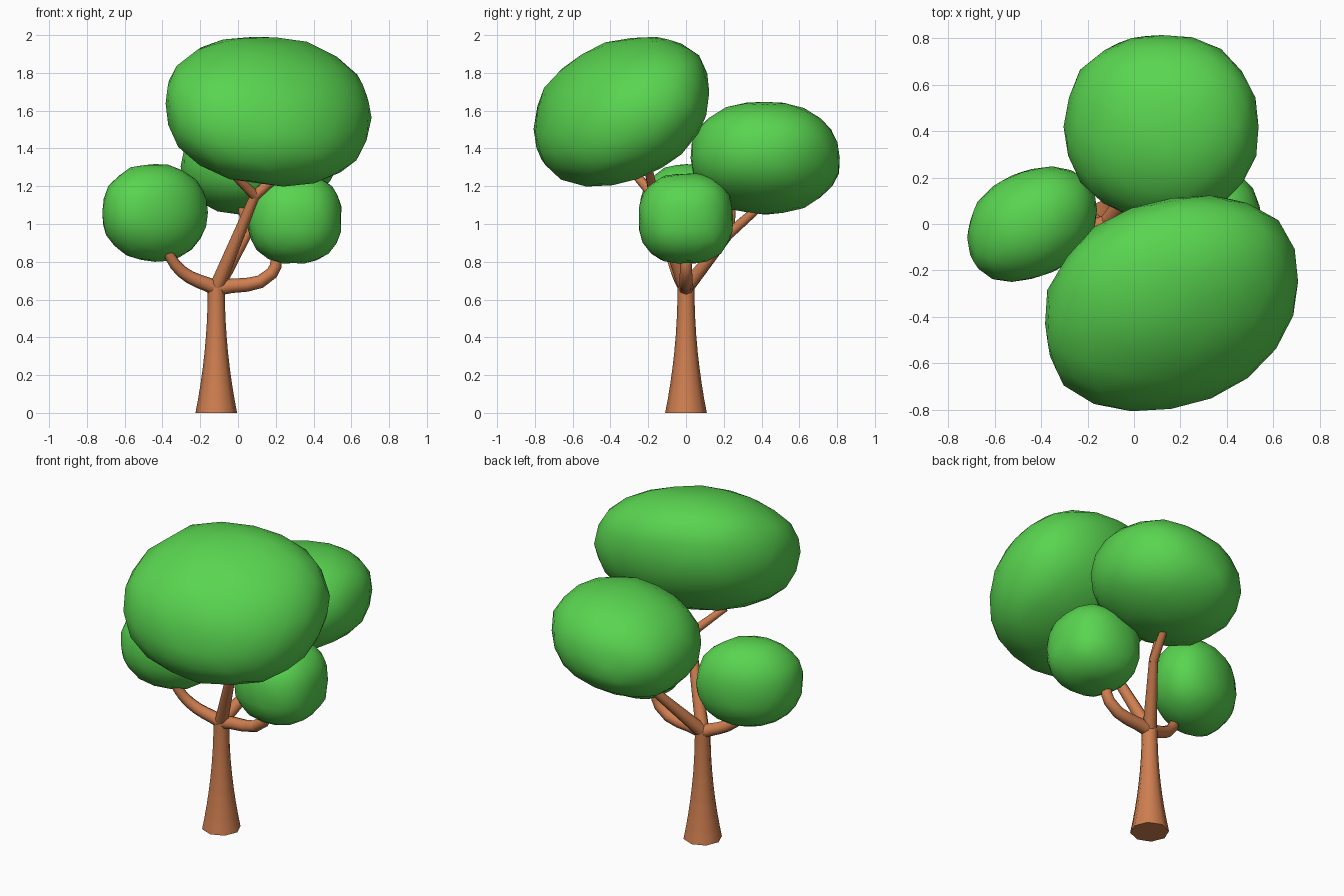
import bpy
import bmesh
import math
import random
from mathutils import Vector

if "Cube" in bpy.data.objects:
    bpy.data.objects.remove(bpy.data.objects["Cube"], do_unlink=True)
random.seed(4)


def make_material(name, rgb):
    material = bpy.data.materials.new(name)
    material.use_nodes = True
    material.diffuse_color = (*rgb, 1)
    shader = material.node_tree.nodes["Principled BSDF"]
    shader.inputs["Base Color"].default_value = (*rgb, 1)
    return material


leaf_green = make_material("leaf green", (0.1, 0.66, 0.08))
bark_brown = make_material("bark brown", (0.62, 0.21, 0.08))


def add_object(name, data, material):
    data.materials.append(material)
    obj = bpy.data.objects.new(name, data)
    bpy.context.collection.objects.link(obj)
    bpy.ops.object.select_all(action="DESELECT")
    obj.select_set(True)
    bpy.context.view_layer.objects.active = obj


def power_length(vector, power):
    return sum(abs(part) ** power for part in vector) ** (1 / power)


def foliage(name, centre, half_size, lean=(0, 0), twist=0, squareness=2.2):
    """Lumpy, slightly squared ball; lean slants its top, twist slants its plan."""
    # Scale each slanted axis so that the ball keeps its half size
    dual = squareness / (squareness - 1)
    axes = [Vector((1, 0, 0)), Vector((twist, 1, 0)), Vector((*lean, 1))]
    axes = [axis * size / power_length(axis, dual) for axis, size in zip(axes, half_size)]

    bm = bmesh.new()
    bmesh.ops.create_icosphere(bm, subdivisions=3, radius=1)
    for vert in bm.verts:
        ball = vert.co / power_length(vert.co, squareness)
        ball *= random.uniform(0.98, 1.01)
        vert.co = Vector(centre) + Vector([axis.dot(ball) for axis in axes])
    mesh = bpy.data.meshes.new(name)
    bm.to_mesh(mesh)
    bm.free()
    add_object(name, mesh, leaf_green)
    bpy.ops.object.shade_smooth_by_angle(angle=math.radians(35))


def limb(name, points, radius_at):
    """Eight-sided tube along the points; radius_at runs from base to tip."""
    curve = bpy.data.curves.new(name, "CURVE")
    curve.dimensions = "3D"
    curve.bevel_depth = 1
    curve.bevel_resolution = 2
    curve.resolution_u = 4
    curve.use_fill_caps = True
    spline = curve.splines.new("BEZIER")
    spline.bezier_points.add(len(points) - 1)
    for index, (knot, point) in enumerate(zip(spline.bezier_points, points)):
        knot.co = point
        knot.radius = radius_at(index / (len(points) - 1))
        knot.handle_left_type = knot.handle_right_type = "AUTO"
    add_object(name, curve, bark_brown)
    bpy.ops.object.convert(target="MESH")
    bpy.ops.object.shade_smooth_by_angle(angle=math.radians(50))


def trunk_radius(t):
    return 0.045 + 0.065 * (1 - t) ** 2


def branch_radius(t):
    return 0.04 - 0.014 * t


def twig_radius(t):
    return 0.028 - 0.006 * t


# Flared trunk, up to the joint where the branches part
joint = Vector((-0.115, 0, 0.66))
front_fork = Vector((0.09, -0.17, 1.15))
back_fork = Vector((0.05, 0.23, 0.95))
steps = 8
limb("trunk", [(joint.x, 0, joint.z * i / steps) for i in range(steps + 1)], trunk_radius)

# Main branches
limb("front_branch", [joint, front_fork], branch_radius)
limb("back_branch", [joint, back_fork], branch_radius)
limb("right_branch", [joint, (-0.3, -0.05, 0.75), (-0.4, -0.1, 0.9)], branch_radius)
limb("left_branch", [joint, (0.18, 0, 0.74), (0.2, 0, 0.9)], branch_radius)

# Forked twigs that carry the two upper clumps
limb("front_right_twig", [front_fork, (-0.06, -0.3, 1.3)], twig_radius)
limb("front_left_twig", [front_fork, (0.26, -0.2, 1.3)], twig_radius)
limb("back_upper_twig", [back_fork, (0, 0.25, 1.2)], twig_radius)
limb("back_outer_twig", [back_fork, (0.1, 0.4, 1.1)], twig_radius)

# Foliage clumps
foliage("front_foliage", centre=(0.16, -0.34, 1.6), half_size=(0.55, 0.47, 0.4),
        lean=(-0.1, 0.3), twist=0.2)
foliage("back_foliage", centre=(0.12, 0.42, 1.35), half_size=(0.42, 0.4, 0.3),
        lean=(0.15, 0))
foliage("right_foliage", centre=(-0.44, 0, 1.06), half_size=(0.28, 0.25, 0.26),
        twist=0.25)
foliage("left_foliage", centre=(0.3, 0, 1.03), half_size=(0.25, 0.25, 0.24),
        squareness=2.5)
